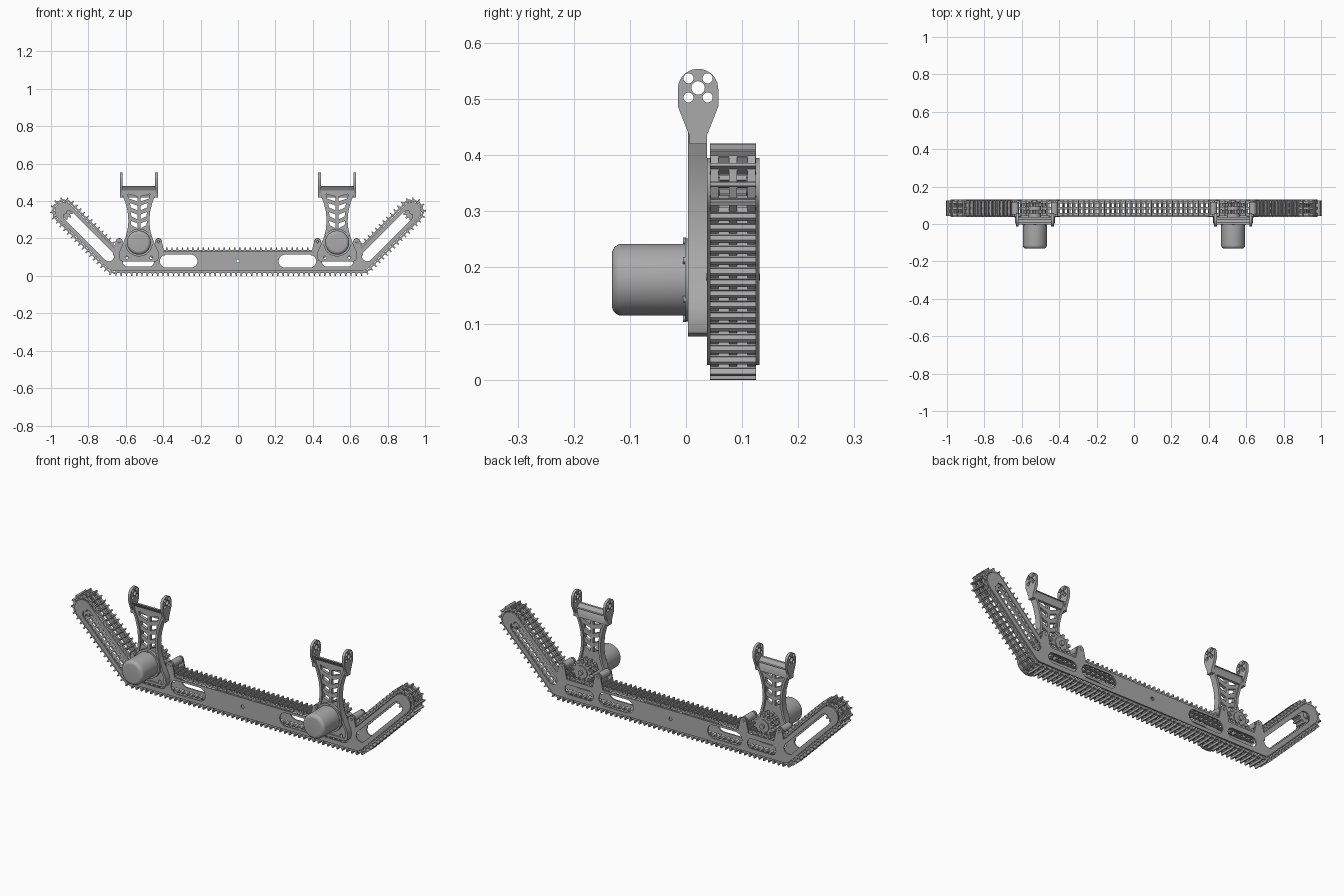
import bpy, bmesh
from math import sin, cos, pi, radians, tan, hypot, atan2
from mathutils import Matrix, Vector

cube = bpy.data.objects.get("Cube")
if cube:
    bpy.data.objects.remove(cube)

grey = bpy.data.materials.new("machined grey")
grey.use_nodes = True
grey.diffuse_color = (0.4, 0.4, 0.4, 1)
grey.node_tree.nodes["Principled BSDF"].inputs["Base Color"].default_value = (0.4, 0.4, 0.4, 1)
parts = []

# (u, v, depth) -> world, for shapes drawn in the xz plane or the yz plane
FRONT = Matrix(((1, 0, 0, 0), (0, 0, -1, 0), (0, 1, 0, 0), (0, 0, 0, 1)))
SIDE = Matrix(((0, 0, 1, 0), (1, 0, 0, 0), (0, 1, 0, 0), (0, 0, 0, 1)))


def finish(name, mesh):
    bm = bmesh.new()
    bm.from_mesh(mesh)
    bmesh.ops.remove_doubles(bm, verts=bm.verts, dist=1e-5)
    bmesh.ops.recalc_face_normals(bm, faces=bm.faces)
    bm.to_mesh(mesh)
    bm.free()
    mesh.materials.clear()
    mesh.materials.append(grey)
    ob = bpy.data.objects.new(name, mesh)
    bpy.context.collection.objects.link(ob)
    parts.append(ob)
    return ob


def plate(name, loops, a, b, plane=FRONT, x=0):
    """Outline with holes, extruded between depths a and b."""
    cu = bpy.data.curves.new(name, "CURVE")
    cu.dimensions, cu.fill_mode, cu.extrude = "2D", "BOTH", abs(b - a) / 2
    for pts in loops:
        sp = cu.splines.new("POLY")
        sp.points.add(len(pts) - 1)
        for p, (u, v) in zip(sp.points, pts):
            p.co = (u, v, 0, 1)
        sp.use_cyclic_u = True
    tmp = bpy.data.objects.new("tmp", cu)
    bpy.context.collection.objects.link(tmp)
    dg = bpy.context.evaluated_depsgraph_get()
    mesh = bpy.data.meshes.new_from_object(tmp.evaluated_get(dg))
    bpy.data.objects.remove(tmp)
    mid = (a + b) / 2
    shift = Vector((x, mid, 0)) if plane is FRONT else Vector((x + mid, 0, 0))
    mesh.transform(Matrix.Translation(shift) @ plane)
    return finish(name, mesh)


def lathe(name, profile, x, z, n=48):
    """Profile of (radius, y) turned about an axis along y."""
    bm = bmesh.new()
    vs = [bm.verts.new((x + r, y, z)) for r, y in profile]
    es = [bm.edges.new(e) for e in zip(vs, vs[1:])]
    bmesh.ops.spin(bm, geom=vs + es, cent=(x, 0, z), axis=(0, 1, 0), angle=2 * pi, steps=n)
    mesh = bpy.data.meshes.new(name)
    bm.to_mesh(mesh)
    bm.free()
    return finish(name, mesh)


def disc(name, r, a, b, x, z, n=32):
    return lathe(name, [(0, a), (r, a), (r, b), (0, b)], x, z, n)


def arc(c, r, a0, a1, n=12):
    return [(c[0] + r * cos(radians(a0 + (a1 - a0) * i / n)),
             c[1] + r * sin(radians(a0 + (a1 - a0) * i / n))) for i in range(n + 1)]


def ring(u, v, r, n=20):
    return arc((u, v), r, 0, 360, n)[:-1]


def slot(p, q, r):
    a = atan2(q[1] - p[1], q[0] - p[0]) * 180 / pi
    return arc(q, r, a - 90, a + 90) + arc(p, r, a + 90, a + 270)


def flip(pts):
    return [(-u, v) for u, v in pts]


def gear(u, v, r0, r1, n):
    return [(u + r * cos(2 * pi * (i + f) / n), v + r * sin(2 * pi * (i + f) / n))
            for i in range(n) for f, r in ((0, r0), (.3, r0), (.45, r1), (.8, r1))]


BEND, TIP = (.66, .076), (.93, .345)


def outline(r):
    """Bent capsule following the track at distance r from its centre line."""
    half = arc(BEND, r, -90, -45, 8) + arc(TIP, r, -45, 135, 20)
    half.append((BEND[0] - r * tan(pi / 8), BEND[1] + r))
    return half + flip(half[::-1])


# Side plates of the track frame
holes = [ring(0, .08, .009)]
for f in (list, flip):
    holes += [f(slot((.252, .079), (.383, .079), .035)),
              f(slot((.475, .075), (.59, .075), .026)),
              f(slot((.69, .106), (.905, .32), .028))]
for name, a, b in (("front_side_plate", .037, .044), ("back_side_plate", .124, .131)):
    plate(name, [outline(.05)] + holes, a, b)

# Track links spaced evenly around the outline
path = [Vector((u, 0, v)) for u, v in outline(.058)]
path.append(path[0])
seg = [(q - p).length for p, q in zip(path, path[1:])]
total = sum(seg)
count = round(total / .028)
pitch = total / count
bm = bmesh.new()


def box(m, size, at):
    bmesh.ops.create_cube(bm, size=1, matrix=m @ Matrix.Translation(at) @ Matrix.Diagonal((*size, 1)))


i, start = 0, 0
for k in range(count):
    d = k * pitch
    while d > start + seg[i]:
        start += seg[i]
        i += 1
    t = (path[i + 1] - path[i]).normalized()
    out = Vector((t.z, 0, -t.x))
    m = Matrix((t, Vector((0, 1, 0)), out)).transposed().to_4x4()
    m.translation = path[i] + t * (d - start) + Vector((0, .084, 0))
    box(m, (.011, .082, .013), (0, 0, 0))
    box(m, (.007, .082, .014), (0, 0, .011))
    for y in (-.033, 0, .033):
        box(m, (pitch, .014, .009), (pitch / 2, y, -.001))
mesh = bpy.data.meshes.new("track_links")
bm.to_mesh(mesh)
bm.free()
finish("track_links", mesh)

# Bracket outline, half of it, as (half width, height)
EDGE = [(.088, .077), (.101, .083), (.107, .1), (.104, .13), (.088, .165), (.07, .21), (.06, .25),
        (.056, .29), (.06, .345), (.073, .395), (.09, .435), (.1, .465)]
inner = [(u - .013, max(v, .09)) for u, v in EDGE]
PADDLE = [(.006, .42), (.006, .435), (-.004, .46), (-.0145, .487)]
PC = .0215
paddle = arc((PC, .518), .036, 0, 180, 20) + PADDLE[::-1] + [(2 * PC - u, v) for u, v in PADDLE]
paddle_holes = [ring(PC, .52, .012)] + [ring(PC + a, .52 + b, .009)
                                        for a in (-.017, .017) for b in (-.017, .017)]
CANOPY = [(.036, .42), (.034, .445), (.024, .466), (.008, .482), (-.004, .482),
          (.01, .462), (.02, .44), (.022, .42)]

for s, side in ((1, "left"), (-1, "right")):
    x, z = s * .53, .178

    # Roller at the raised end of the track
    plate(side + "_end_sprocket", [gear(s * TIP[0], TIP[1], .036, .048, 12),
                                   ring(s * TIP[0], TIP[1], .01)], .06, .108)
    disc(side + "_end_axle", .016, .04, .128, s * TIP[0], TIP[1])

    # Bracket: lattice web with chevron openings inside a thicker rim
    cuts = [ring(u, .098, .008) for u in (-.065, .065)]
    for base, w in ((.255, .04), (.302, .04), (.35, .044), (.398, .055)):
        hole = [(.008, base), (w, base + .016), (w + .004, base + .04), (.008, base + .026)]
        cuts += [hole, flip(hole)]
    plate(side + "_bracket_web", [EDGE + flip(EDGE[::-1])] + cuts, .012, .028, x=x)
    plate(side + "_bracket_rim", [EDGE + flip(EDGE[::-1]), inner + flip(inner[::-1])], .004, .037, x=x)
    plate(side + "_bracket_canopy", [CANOPY], -.098, .098, SIDE, x)
    for a, nm in ((-.101, "right"), (.087, "left")):
        plate(f"{side}_bracket_{nm}_ear", [paddle] + paddle_holes, a, a + .014, SIDE, x)

    # Motor with rounded cap and mounting flange
    cap = [(.046 + .018 * sin(t * pi / 12), -.114 - .018 * cos(t * pi / 12)) for t in range(7)]
    lathe(side + "_motor", [(0, -.132)] + cap + [(.064, .006), (0, .006)], x, z)
    disc(side + "_motor_flange", .074, -.002, .013, x, z, 48)
    for k in range(6):
        a = k * pi / 3 + pi / 6
        disc(side + "_flange_bolt", .006, -.005, 0, x + .069 * cos(a), z + .069 * sin(a), 12)

    # Drive sprocket, hub and shaft
    for a in (.055, .093):
        plate(side + "_drive_sprocket", [gear(x, z, .045, .06, 12)], a, a + .02)
    disc(side + "_drive_hub", .034, .028, .118, x, z)
    disc(side + "_drive_shaft", .012, .1, .128, x, z)

    # Towers carrying the idler rollers beside the sprocket
    for off in (-.105, .105):
        tx, tz = x + off, .183
        tower = arc((tx, tz), .018, 0, 180) + [(tx - .034, .11), (tx + .034, .11)]
        for a in (.037, .124):
            plate(side + "_idler_tower", [tower, ring(tx, tz, .007)], a, a + .007)
        disc(side + "_idler_roller", .019, .05, .118, tx, tz, 24)
        disc(side + "_idler_pin", .006, .036, .132, tx, tz, 16)

# Smooth the round parts, keeping hard edges
bpy.ops.object.select_all(action="DESELECT")
for ob in parts:
    ob.select_set(True)
bpy.context.view_layer.objects.active = parts[0]
bpy.ops.object.shade_smooth_by_angle(angle=radians(32))
